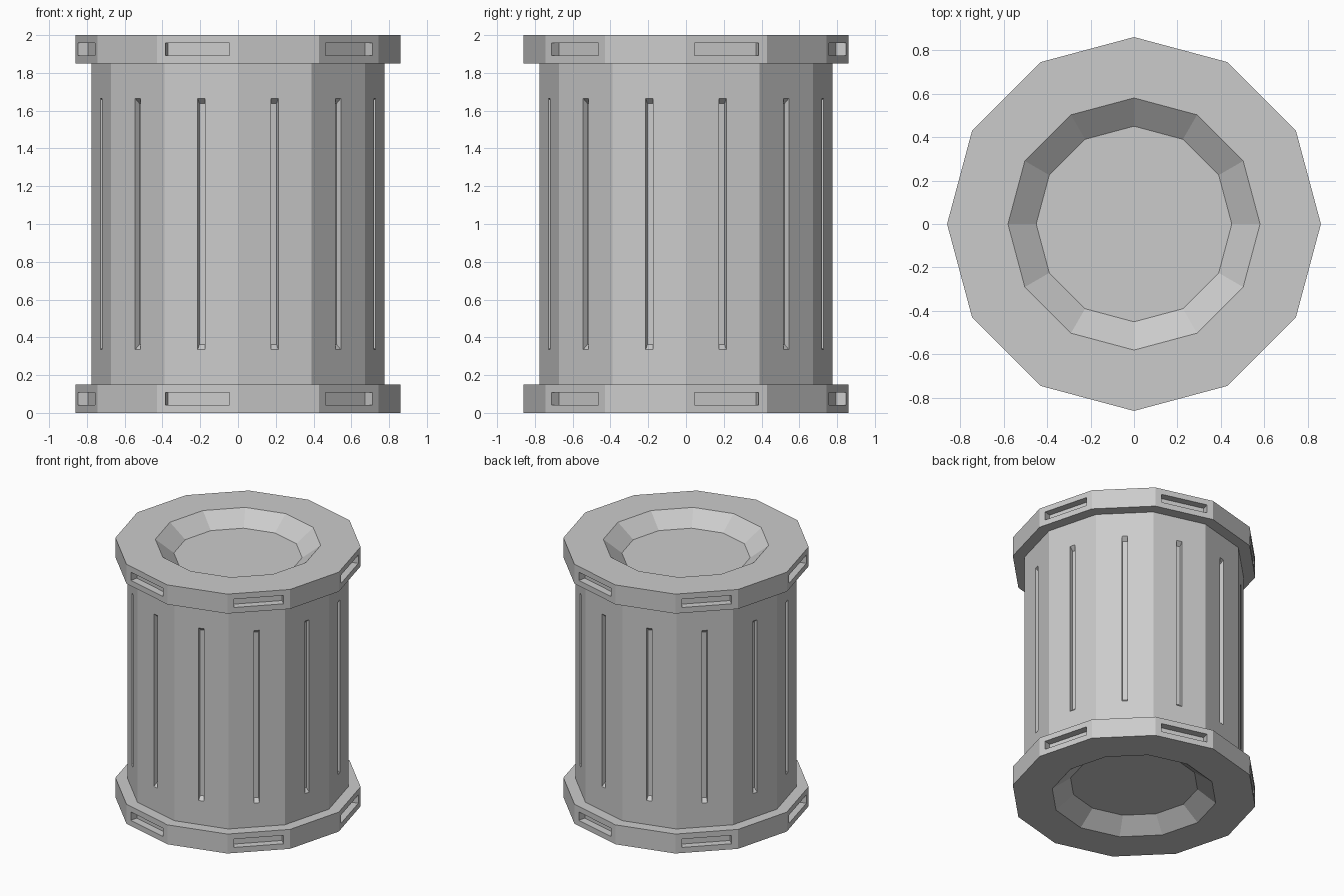
import bpy, bmesh, math
from mathutils import Vector

if "Cube" in bpy.data.objects:
    bpy.data.objects.remove(bpy.data.objects["Cube"])

N = 12
R_RIM, R_BODY, R_DISH, R_FLOOR = 0.86, 0.776, 0.58, 0.45
RIM_H, H, DISH = 0.15, 2.0, 0.10


def point(i, r, z):
    a = math.radians(30 * i)
    return Vector((r * math.cos(a), r * math.sin(a), z))


def quad(bm, pts):
    bm.faces.new([bm.verts.new(p) for p in pts])


def slotted(bm, face, half_w, z0, z1, depth, scale):
    """Replace a flat side quad with a frame and a recessed slot."""
    a, b, c, d = face
    along = (b - a).normalized()
    up = Vector((0, 0, 1))
    normal = along.cross(up)
    mid = (a + b) / 2
    mid.z = (z0 + z1) / 2
    hz = (z1 - z0) / 2
    corners = [(-1, -1), (1, -1), (1, 1), (-1, 1)]
    hole = [mid + along * sx * half_w + up * sz * hz for sx, sz in corners]
    floor = [mid + (p - mid) * scale - normal * depth for p in hole]
    for k in range(4):
        n = (k + 1) % 4
        quad(bm, [face[k], face[n], hole[n], hole[k]])
        quad(bm, [hole[k], hole[n], floor[n], floor[k]])
    quad(bm, floor)


def shell(name, profile, slot_band, slot, every, cap=None):
    """Twelve-sided lathe; one band carries slots, one end may be capped."""
    bm = bmesh.new()
    for j in range(len(profile) - 1):
        (r0, z0), (r1, z1) = profile[j], profile[j + 1]
        for i in range(N):
            face = [point(i, r0, z0), point(i + 1, r0, z0),
                    point(i + 1, r1, z1), point(i, r1, z1)]
            if j == slot_band and i % every == 0:
                slotted(bm, face, *slot)
            else:
                quad(bm, face)
    if cap == 'top':
        quad(bm, [point(i, *profile[-1]) for i in range(N)])
    elif cap == 'bottom':
        quad(bm, [point(-i, *profile[0]) for i in range(N)])
    bmesh.ops.remove_doubles(bm, verts=bm.verts, dist=1e-5)
    me = bpy.data.meshes.new(name)
    bm.to_mesh(me)
    bm.free()
    ob = bpy.data.objects.new(name, me)
    bpy.context.collection.objects.link(ob)
    return ob


# Main barrel with a narrow vertical groove on every side
shell("barrel_body", [(R_BODY, RIM_H), (R_BODY, H - RIM_H)],
      0, (0.02, 0.335, 1.665, 0.03, 0.96), 1)

# Bottom rim with dished base and hand slots on alternate sides
shell("bottom_rim", [(R_FLOOR, DISH), (R_DISH, 0), (R_RIM, 0),
                     (R_RIM, RIM_H), (R_BODY, RIM_H)],
      2, (0.176, 0.043, 0.107, 0.055, 1.0), 2, 'bottom')

# Top rim with dished lid and hand slots on alternate sides
shell("top_rim", [(R_BODY, H - RIM_H), (R_RIM, H - RIM_H), (R_RIM, H),
                  (R_DISH, H), (R_FLOOR, H - DISH)],
      1, (0.176, 1.893, 1.957, 0.055, 1.0), 2, 'top')
